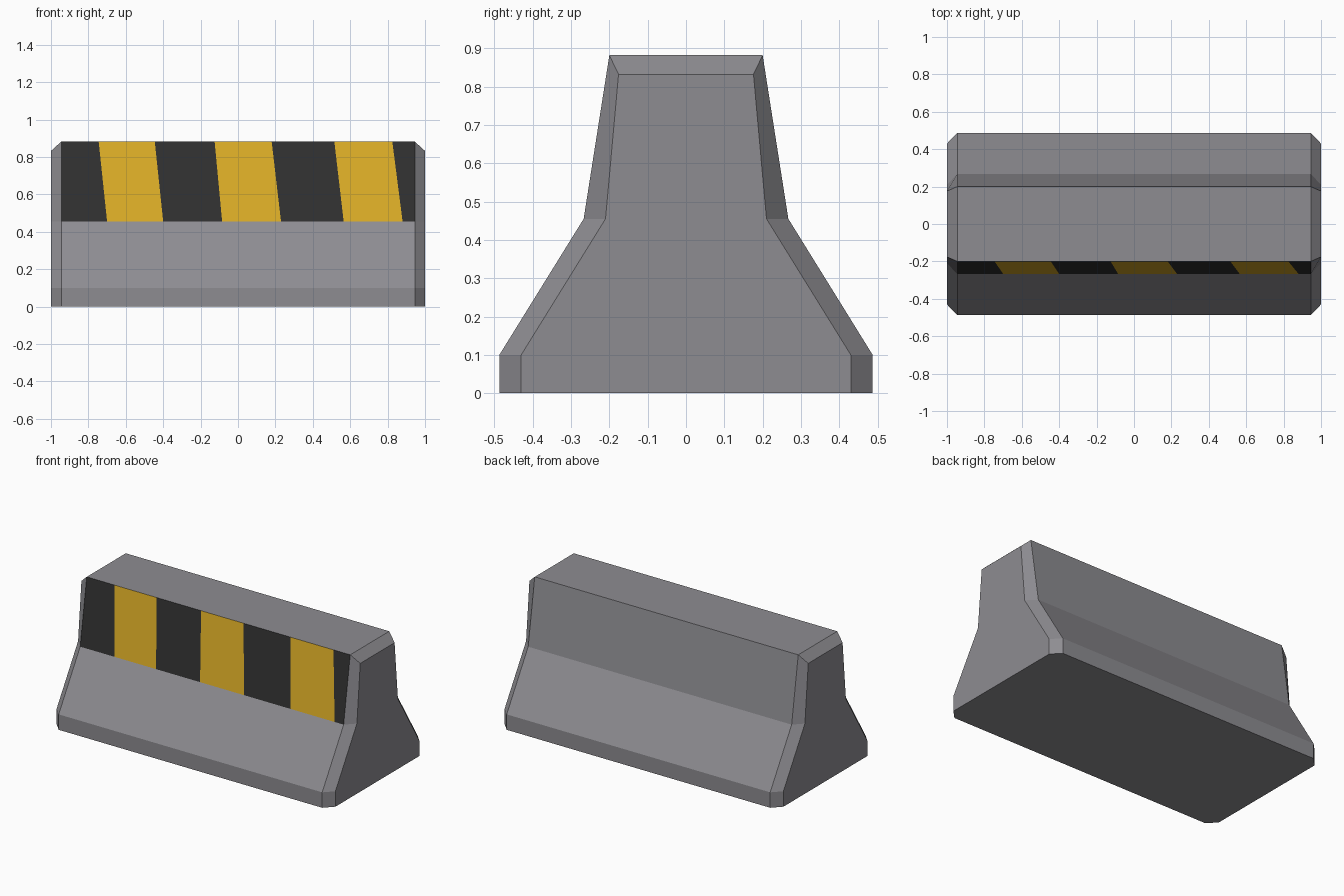
import bpy, bmesh
from mathutils import Vector

if "Cube" in bpy.data.objects:
    bpy.data.objects.remove(bpy.data.objects["Cube"])


def material(name, rgb):
    m = bpy.data.materials.new(name)
    m.diffuse_color = (*rgb, 1.0)
    m.use_nodes = True
    m.node_tree.nodes["Principled BSDF"].inputs["Base Color"].default_value = m.diffuse_color
    return m


# Half profiles (y, z): full section and the smaller chamfered end section
FULL = [(0.487, 0.0), (0.487, 0.10), (0.267, 0.455), (0.20, 0.882)]
END = [(0.43, 0.0), (0.43, 0.10), (0.21, 0.455), (0.176, 0.832)]
STATIONS = [(-1.0, END), (-0.945, FULL), (0.945, FULL), (1.0, END)]

bm = bmesh.new()

# Barrier body: loft the mirrored profile along x
rings = []
for x, half in STATIONS:
    loop = [(-y, z) for y, z in half] + list(reversed(half))
    rings.append([bm.verts.new((x, y, z)) for y, z in loop])
n = len(rings[0])
for a, b in zip(rings, rings[1:]):
    for i in range(n):
        j = (i + 1) % n
        bm.faces.new((a[i], a[j], b[j], b[i]))
bm.faces.new(rings[0])
bm.faces.new(rings[-1])
bmesh.ops.recalc_face_normals(bm, faces=bm.faces[:])


def front_panel():
    return [f for f in bm.faces
            if f.normal.y < -0.95 and f.calc_center_median().z > 0.5]


# Warning stripes: slanted cuts in the upper front panel (top x, bottom x)
TOP_Z, LOW_Z = 0.882, 0.455
CUTS = [(-0.745, -0.70), (-0.445, -0.40), (-0.125, -0.085),
        (0.18, 0.23), (0.515, 0.565), (0.825, 0.88)]
for top, low in CUTS:
    faces = front_panel()
    geom = set(faces)
    for f in faces:
        geom.update(f.edges)
        geom.update(f.verts)
    bmesh.ops.bisect_plane(bm, geom=list(geom), dist=1e-5,
                           plane_co=Vector((top, 0, TOP_Z)),
                           plane_no=Vector((TOP_Z - LOW_Z, 0, low - top)))

# Colour stripes alternately by the number of cuts to their left
bm.normal_update()
for f in front_panel():
    c = f.calc_center_median()
    t = (TOP_Z - c.z) / (TOP_Z - LOW_Z)
    passed = sum(c.x > top + (low - top) * t for top, low in CUTS)
    f.material_index = 2 if passed % 2 else 1

mesh = bpy.data.meshes.new("concrete_barrier")
bm.to_mesh(mesh)
bm.free()
mesh.materials.append(material("concrete grey", (0.27, 0.265, 0.285)))
mesh.materials.append(material("stripe black", (0.03, 0.03, 0.03)))
mesh.materials.append(material("stripe yellow", (0.72, 0.425, 0.02)))
bpy.context.collection.objects.link(bpy.data.objects.new("concrete_barrier", mesh))
